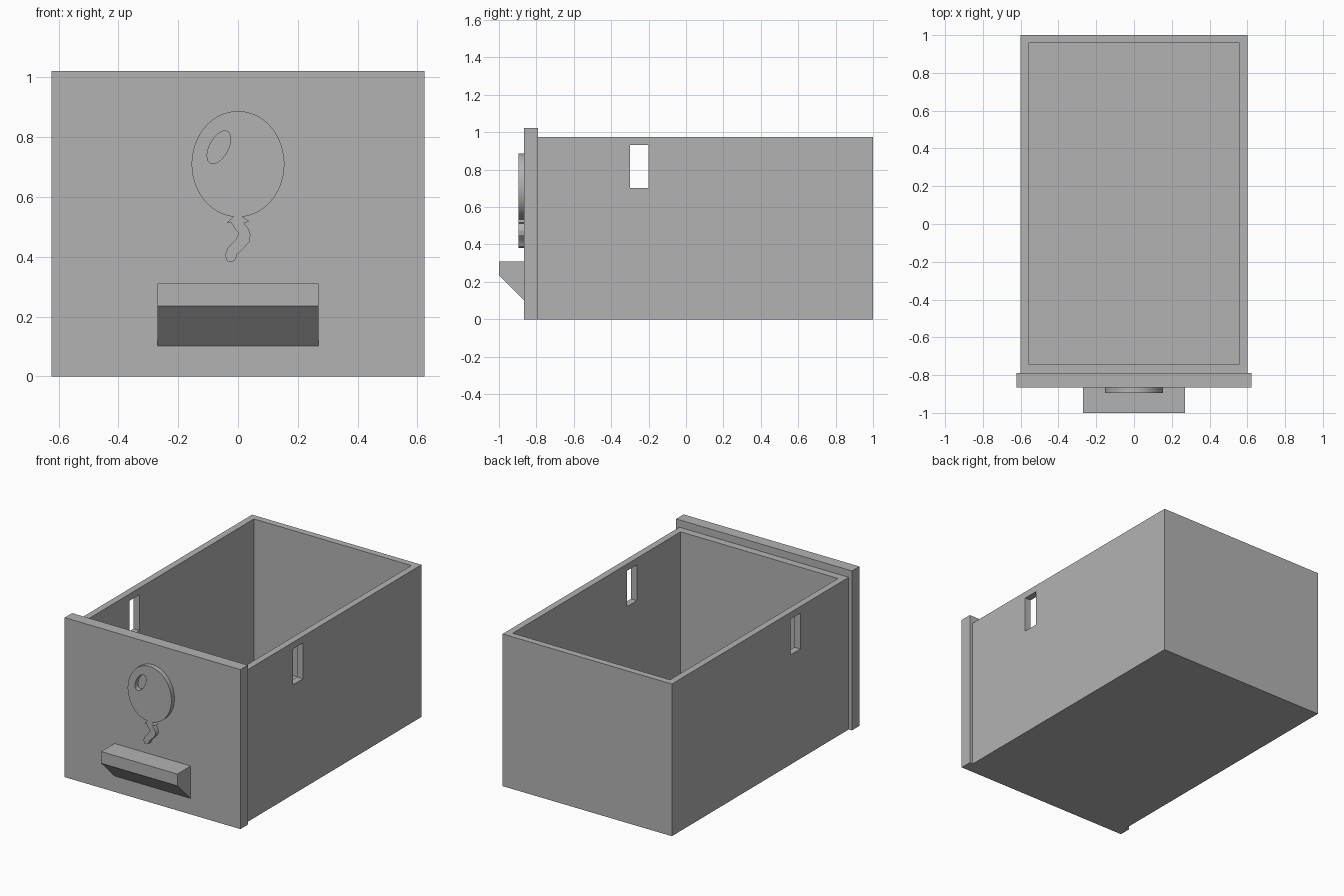
import bpy
import bmesh
from math import cos, sin, pi, radians

if "Cube" in bpy.data.objects:
    bpy.data.objects.remove(bpy.data.objects["Cube"])

# Single plain grey material
grey = bpy.data.materials.new("plain grey")
grey.use_nodes = True
grey.diffuse_color = (0.45, 0.45, 0.45, 1)
grey.node_tree.nodes["Principled BSDF"].inputs["Base Color"].default_value = grey.diffuse_color


def add_object(name, bm):
    bmesh.ops.recalc_face_normals(bm, faces=bm.faces)
    mesh = bpy.data.meshes.new(name)
    bm.to_mesh(mesh)
    bm.free()
    mesh.materials.append(grey)
    obj = bpy.data.objects.new(name, mesh)
    bpy.context.collection.objects.link(obj)
    return obj


def prism(name, profile, x0, x1):
    """Extrude a (y, z) profile from x0 to x1."""
    bm = bmesh.new()
    face = bm.faces.new([bm.verts.new((x0, y, z)) for y, z in profile])
    ext = bmesh.ops.extrude_face_region(bm, geom=[face])["geom"]
    verts = [v for v in ext if isinstance(v, bmesh.types.BMVert)]
    bmesh.ops.translate(bm, verts=verts, vec=(x1 - x0, 0, 0))
    return add_object(name, bm)


def box(name, x, y, z):
    rect = [(y[0], z[0]), (y[1], z[0]), (y[1], z[1]), (y[0], z[1])]
    return prism(name, rect, *x)


def cut(target, cutter):
    cutter.hide_render = True
    mod = target.modifiers.new("cut", "BOOLEAN")
    mod.operation = "DIFFERENCE"
    mod.solver = "EXACT"
    mod.object = cutter
    bpy.context.view_layer.objects.active = target
    bpy.ops.object.modifier_apply(modifier=mod.name)
    bpy.data.objects.remove(cutter)


# Open drawer body with a slot through both side walls
body = box("drawer_body", (-0.6, 0.6), (-0.79, 1), (0, 0.975))
cut(body, box("cavity_cutter", (-0.558, 0.558), (-0.742, 0.958), (0.045, 1.2)))
cut(body, box("slot_cutter", (-0.8, 0.8), (-0.3, -0.2), (0.703, 0.932)))

# Front panel and wedge-shaped pull
box("front_panel", (-0.623, 0.623), (-0.865, -0.79), (0, 1.022))
prism("pull_handle", [(-0.865, 0.31), (-1, 0.31), (-1, 0.235), (-0.865, 0.102)], -0.27, 0.27)


# Raised balloon outline: round body, knot and wavy tail, with a highlight hole
def ellipse(cx, cz, a, b, tilt, start, end, count):
    pts = []
    for i in range(count):
        t = start + (end - start) * i / (count - 1)
        u, v = a * cos(t), b * sin(t)
        pts.append((cx + u * cos(tilt) - v * sin(tilt), cz + u * sin(tilt) + v * cos(tilt)))
    return pts


gap = 0.1
outline = ellipse(0, 0.71, 0.155, 0.177, 0, -pi / 2 + gap, 1.5 * pi - gap, 65)
outline += [(-0.038, 0.512), (-0.023, 0.516), (-0.012, 0.495), (0.003, 0.478),
            (-0.008, 0.457), (-0.034, 0.43), (-0.044, 0.405), (-0.037, 0.386),
            (-0.022, 0.382), (-0.01, 0.388), (-0.003, 0.408), (0.018, 0.428),
            (0.038, 0.45), (0.042, 0.474), (0.034, 0.495), (0.02, 0.512), (0.038, 0.518)]
hole = ellipse(-0.064, 0.766, 0.06, 0.031, radians(62), 0, 2 * pi, 33)[:-1]

curve = bpy.data.curves.new("balloon_emblem", "CURVE")
curve.dimensions = "2D"
curve.fill_mode = "BOTH"
curve.extrude = 0.015
curve.materials.append(grey)
for pts in (outline, hole):
    spline = curve.splines.new("POLY")
    spline.points.add(len(pts) - 1)
    for point, (x, z) in zip(spline.points, pts):
        point.co = (x, z, 0, 1)
    spline.use_cyclic_u = True

emblem = bpy.data.objects.new("balloon_emblem", curve)
bpy.context.collection.objects.link(emblem)
emblem.location = (0, -0.88, 0)
emblem.rotation_euler = (pi / 2, 0, 0)
bpy.ops.object.select_all(action="DESELECT")
emblem.select_set(True)
bpy.context.view_layer.objects.active = emblem
bpy.ops.object.convert(target="MESH")
bpy.ops.object.shade_smooth_by_angle(angle=radians(30))
